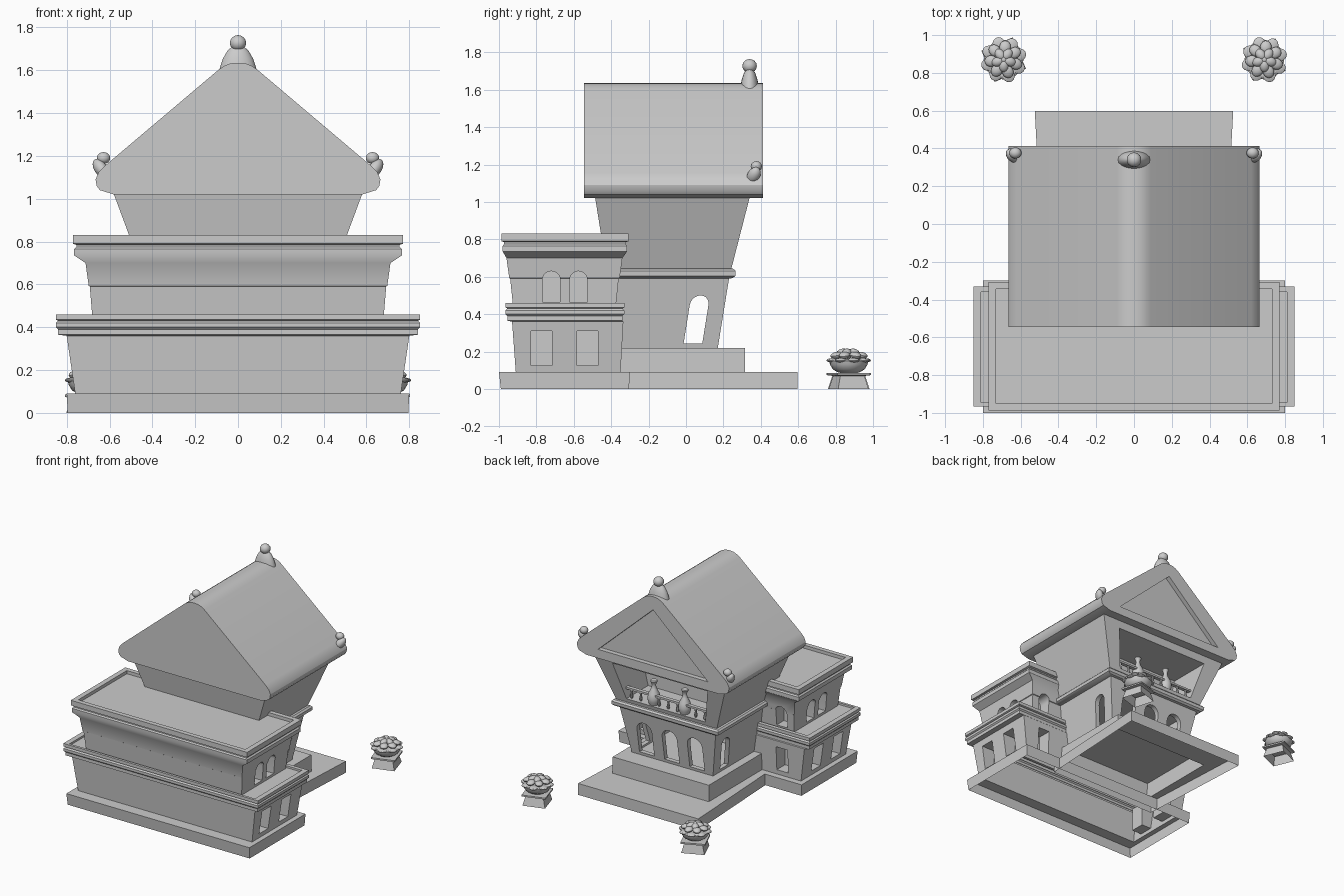
import bpy, bmesh, math
from mathutils import Vector, Matrix

if "Cube" in bpy.data.objects:
    bpy.data.objects.remove(bpy.data.objects["Cube"])


def finish(bm, name):
    bmesh.ops.recalc_face_normals(bm, faces=bm.faces)
    me = bpy.data.meshes.new(name)
    bm.to_mesh(me)
    bm.free()
    ob = bpy.data.objects.new(name, me)
    bpy.context.collection.objects.link(ob)
    return ob


def loft(name, rings):
    """Closed skin through lists of points."""
    bm = bmesh.new()
    vs = [[bm.verts.new(p) for p in r] for r in rings]
    n = len(vs[0])
    for a, b in zip(vs, vs[1:]):
        for i in range(n):
            bm.faces.new((a[i], a[(i + 1) % n], b[(i + 1) % n], b[i]))
    bm.faces.new(vs[0])
    bm.faces.new(vs[-1])
    return finish(bm, name)


def rect(z, hx, y0, y1, hx_back=None):
    hb = hx_back or hx
    return [(-hx, y0, z), (hx, y0, z), (hb, y1, z), (-hb, y1, z)]


def prism(name, prof, axis, a, b):
    """Extrude a (u, z) outline along x or y."""
    put = (lambda u, z, d: (d, u, z)) if axis == 'x' else (lambda u, z, d: (u, d, z))
    return loft(name, [[put(u, z, d) for u, z in prof] for d in (a, b)])


def arch(c, w, z0, z1, lean=0.0, n=10):
    """Round-headed opening outline."""
    r = w / 2
    pts = [(c - r, z0), (c + r, z0)]
    pts += [(c + r * math.cos(math.pi * i / n), z1 - r + r * math.sin(math.pi * i / n)) for i in range(n + 1)]
    return [(u + lean * (z - z0), z) for u, z in pts]


def box(c, w, z0, z1):
    return [(c - w / 2, z0), (c + w / 2, z0), (c + w / 2, z1), (c - w / 2, z1)]


def cut(ob, cutters):
    for c in cutters:
        m = ob.modifiers.new('cut', 'BOOLEAN')
        m.operation, m.solver, m.object = 'DIFFERENCE', 'EXACT', c
        bpy.context.view_layer.objects.active = ob
        bpy.ops.object.modifier_apply(modifier=m.name)
        bpy.data.objects.remove(c)


def open_bottom(ob):
    """Remove the faces lying on the ground."""
    bm = bmesh.new()
    bm.from_mesh(ob.data)
    low = [f for f in bm.faces if all(v.co.z < .001 for v in f.verts)]
    bmesh.ops.delete(bm, geom=low, context='FACES')
    bm.to_mesh(ob.data)
    bm.free()


def lathe(name, prof, loc, sx=1.0, sy=1.0, n=20):
    rings = [[(loc[0] + sx * r * math.cos(2 * math.pi * i / n), loc[1] + sy * r * math.sin(2 * math.pi * i / n),
               loc[2] + z) for i in range(n)] for r, z in prof]
    return loft(name, rings)


def blobs(name, items):
    """Ellipsoids: (centre, radii, rotation matrix)."""
    bm = bmesh.new()
    for c, r, rot in items:
        bmesh.ops.create_uvsphere(bm, u_segments=14, v_segments=8, radius=1,
                                  matrix=Matrix.Translation(c) @ rot @ Matrix.Diagonal((*r, 1)))
    return finish(bm, name)


I = Matrix.Identity(4)

# Annex: base, two tapered storeys with stepped cornices and a sunken roof
annex = loft('annex', [rect(*l) for l in (
    (0, .795, -.99, -.305), (.09, .80, -1.0, -.30),
    (.09, .76, -.91, -.35), (.36, .80, -.93, -.335), (.365, .84, -.955, -.34), (.39, .84, -.955, -.34),
    (.40, .85, -.965, -.33), (.42, .85, -.965, -.33), (.43, .84, -.955, -.34), (.435, .85, -.965, -.33),
    (.46, .85, -.965, -.33), (.46, .81, -.945, -.36), (.445, .81, -.945, -.36),
    (.445, .68, -.925, -.375), (.59, .692, -.94, -.36), (.593, .697, -.945, -.355), (.70, .712, -.96, -.34),
    (.735, .765, -.98, -.315), (.765, .765, -.98, -.315), (.775, .755, -.972, -.323),
    (.785, .755, -.972, -.323), (.79, .77, -.987, -.308), (.83, .77, -.987, -.308), (.83, .73, -.95, -.345),
    (.805, .73, -.95, -.345))])
cutters = []
for s in (-1, 1):
    for y in (-.773, -.527):
        cutters.append(prism('c', box(y, .113, .125, .31), 'x', s * .68, s * .9))
    for y in (-.72, -.575):
        cutters.append(prism('c', arch(y, .095, .465, .63), 'x', s * .59, s * .8))
    cutters.append(prism('c', box(s * .60, .10, .125, .31), 'y', -.45, -.2))
    cutters.append(prism('c', arch(s * .58, .095, .465, .63), 'y', -.46, -.2))
cut(annex, cutters)
open_bottom(annex)

# Stepped plinth, hollow underneath
open_bottom(loft('plinth', [rect(*l) for l in (
    (0, .475, -.37, .597, .525), (.09, .475, -.37, .597, .525), (.09, .42, -.37, .315), (.22, .42, -.37, .315))]))

# Tower flaring upward, with a rounded string course
tower = loft('tower', [rect(*l) for l in (
    (.22, .355, -.36, .17), (.59, .42, -.415, .23), (.593, .445, -.43, .25), (.605, .465, -.445, .264),
    (.63, .467, -.445, .266), (.642, .455, -.435, .255), (.645, .44, -.425, .243), (1.03, .583, -.487, .342))])
cutters = [loft('c', [rect(.23, .32, -.32, .135), rect(.575, .38, -.37, .19)]),
           prism('c', arch(.037, .10, .243, .50, .16), 'x', -.6, .6)]
cutters += [prism('c', arch(x, .13, .243, .50), 'y', .05, .4) for x in (-.22, 0, .22)]
cutters.append(prism('c', [(-.345, .675), (.345, .675), (.415, .965), (-.415, .965)], 'y', -.02, .5))
cut(tower, cutters)

# Balcony railing and vases in the loggia
loft('balcony_rail', [rect(.742, .36, .205, .235), rect(.757, .362, .205, .235)])
for i in range(9):
    lathe('baluster', [(.007, 0), (.013, .02), (.007, .045), (.012, .07)], (-.32 + .08 * i, .22, .675), n=8)
for s in (-1, 1):
    lathe('vase', [(.026, 0), (.03, .012), (.044, .05), (.047, .075), (.04, .11), (.022, .145), (.015, .17),
                   (.018, .19), (.027, .205), (.024, .213)], (s * .135, .207, .65))

# Gable roof with soft ridge and eaves
half = [(.58, 1.02), (.645, 1.04), (.66, 1.06), (.665, 1.09), (.65, 1.125), (.62, 1.155),
        (.09, 1.603), (.065, 1.62), (.035, 1.632)]
prof = half + [(0, 1.635)] + [(-x, z) for x, z in reversed(half)]
roof = prism('roof', prof, 'y', -.545, .412)
cut(roof, [prism('c', [(-.48, 1.09), (.48, 1.09), (0, 1.53)], 'y', .375, .5)])

# Roof finials
lathe('ridge_finial', [(.09, 1.58), (.085, 1.61), (.07, 1.655), (.05, 1.69), (.03, 1.708)],
      (0, .34, 0), sy=.6)
blobs('ridge_finial_ball', [((0, .34, 1.727), (.039, .039, .037), I)])
for s in (-1, 1):
    tilt = Matrix.Rotation(math.radians(-30), 4, 'X') @ Matrix.Rotation(s * math.radians(30), 4, 'Y')
    blobs('eave_finial', [((s * .642, .362, 1.142), (.03, .034, .052), tilt),
                          ((s * .628, .376, 1.19), (.032, .03, .028), I)])

# Flower bowls on small pedestals
for s in (-1, 1):
    cx, cy = s * .69, .87
    turn = Matrix.Translation((cx, cy, 0)) @ Matrix.Rotation(math.radians(20 - 3 * s), 4, 'Z')
    ped = loft('flower_pedestal', [[(x * h, y * h, z) for x, y in ((-1, -1), (1, -1), (1, 1), (-1, 1))]
                                   for h, z in ((.085, 0), (.067, .07), (.09, .074), (.09, .086))])
    ped.data.transform(turn)
    open_bottom(ped)
    lathe('flower_bowl', [(.045, .086), (.06, .09), (.085, .105), (.10, .13), (.105, .15), (.09, .16)], (cx, cy, 0))
    petals = []
    for count, rad, z, size, pitch in ((8, .085, .153, (.038, .034, .012), 0), (7, .068, .18, (.034, .03, .018), 10),
                                       (5, .035, .195, (.033, .025, .02), 15)):
        for i in range(count):
            rot = Matrix.Rotation(2 * math.pi * (i + z * 9) / count, 4, 'Z')
            c = Vector((cx, cy, z)) + rot @ Vector((rad, 0, 0))
            petals.append((c, size, rot @ Matrix.Rotation(math.radians(pitch), 4, 'Y')))
    petals.append(((cx, cy, .197), (.02, .02, .018), I))
    blobs('flower_petals', petals)

# Smooth rounded parts, keep edges sharp
bpy.ops.object.select_all(action='SELECT')
bpy.context.view_layer.objects.active = roof
bpy.ops.object.shade_smooth_by_angle(angle=math.radians(30))
